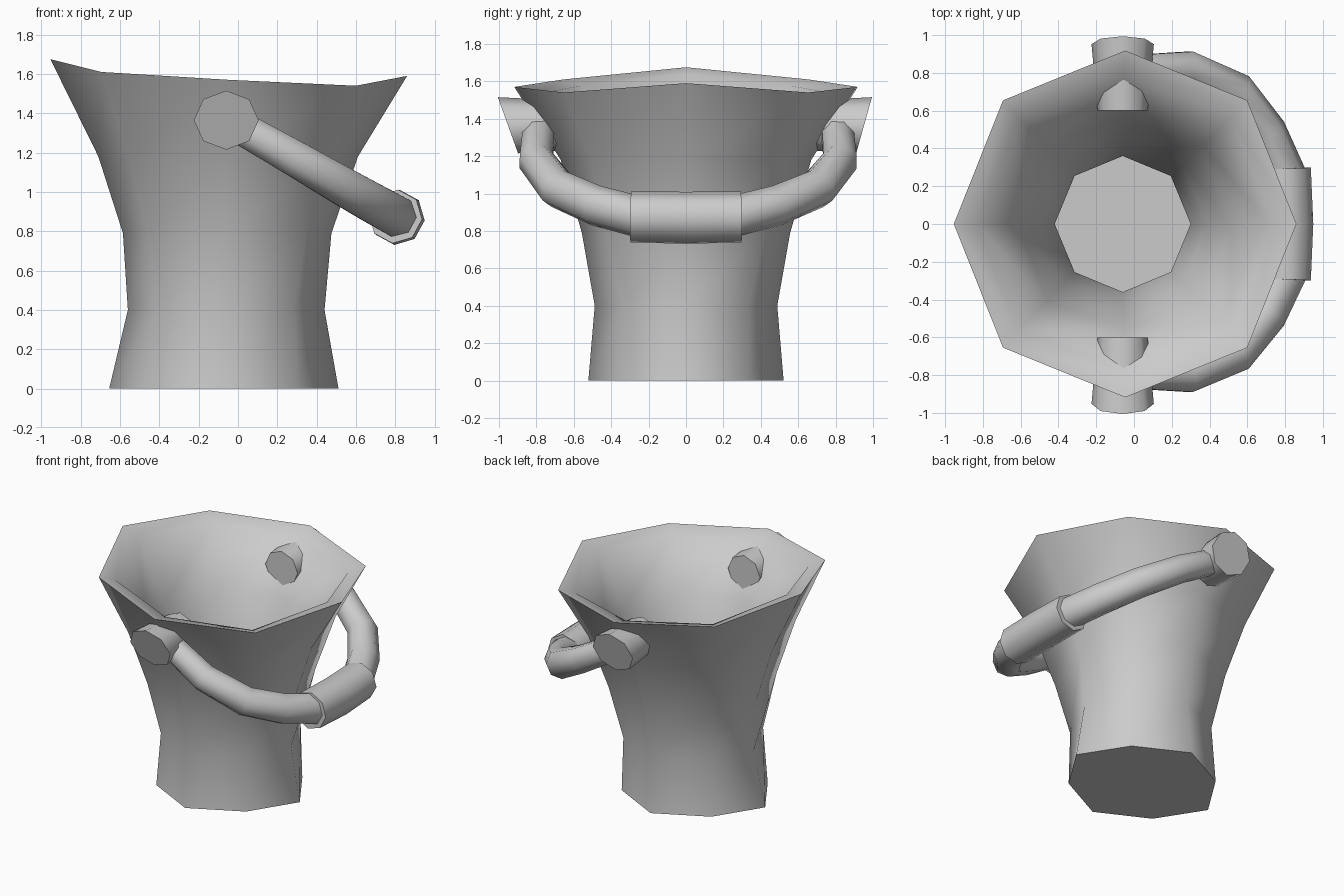
import bpy, bmesh, math
from mathutils import Vector

if "Cube" in bpy.data.objects:
    bpy.data.objects.remove(bpy.data.objects["Cube"])

N = 8


def loft(name, rings, angle=60):
    """Skin a stack of 8-point rings and cap both ends."""
    bm = bmesh.new()
    vr = [[bm.verts.new(p) for p in r] for r in rings]
    for a, b in zip(vr, vr[1:]):
        for i in range(N):
            j = (i + 1) % N
            bm.faces.new((a[i], a[j], b[j], b[i]))
    bm.faces.new(vr[0][::-1])
    bm.faces.new(vr[-1])
    bmesh.ops.recalc_face_normals(bm, faces=bm.faces)
    me = bpy.data.meshes.new(name)
    bm.to_mesh(me)
    bm.free()
    ob = bpy.data.objects.new(name, me)
    bpy.context.collection.objects.link(ob)
    bpy.ops.object.select_all(action='DESELECT')
    ob.select_set(True)
    bpy.context.view_layer.objects.active = ob
    bpy.ops.object.shade_smooth_by_angle(angle=math.radians(angle))
    return ob


def octagon(cx, rx, ry, rd, z):
    """Octagon with its own x, y and diagonal radii; z may vary per corner."""
    pts = []
    s = math.sqrt(rx / ry)
    for i in range(N):
        a = math.tau * i / N
        if i % 2:
            x, y = rd * math.cos(a) * s, rd * math.sin(a) / s
        else:
            x, y = rx * math.cos(a), ry * math.sin(a)
        pts.append((cx + x, y, z[i] if isinstance(z, list) else z))
    return pts


def tube(name, path, radii):
    """Octagonal tube along a path lying in the sloping handle plane."""
    path = [Vector(p) for p in path]
    normal = Vector((0.48, 0, 0.877))
    rings = []
    for i, p in enumerate(path):
        t = (path[min(i + 1, len(path) - 1)] - path[max(i - 1, 0)]).normalized()
        side = t.cross(normal).normalized()
        up = side.cross(t).normalized()
        rings.append([p + radii[i] * (side * math.cos(math.tau * (k + .5) / N)
                                      + up * math.sin(math.tau * (k + .5) / N))
                      for k in range(N)])
    return loft(name, rings)


# Bucket: flared outer wall, uneven rim, sloping lip, inner wall and floor
half = [1.59, 1.54, 1.57, 1.61, 1.675]
rim = half + half[3:0:-1]
lip = [z - 0.035 for z in rim]
loft("bucket", [
    octagon(-0.072, 0.583, 0.522, 0.497, 0.0),
    octagon(-0.06, 0.50, 0.488, 0.48, 0.4),
    octagon(-0.055, 0.53, 0.557, 0.58, 0.79),
    octagon(-0.05, 0.66, 0.67, 0.715, 1.18),
    octagon(-0.047, 0.907, 0.918, 0.92, rim),
    octagon(-0.05, 0.785, 0.785, 0.80, lip),
    octagon(-0.05, 0.56, 0.56, 0.58, 1.18),
    octagon(-0.055, 0.44, 0.44, 0.45, 0.8),
    octagon(-0.06, 0.36, 0.36, 0.36, 0.4),
    octagon(-0.065, 0.41, 0.39, 0.38, 0.1),
], 70)

# Handle pins: tapered pegs through the wall with slanted outer ends
for side, name, slant in ((-1, "pin_front", 0.36), (1, "pin_back", 0.28)):
    rings = []
    for rx, rz, y, sl in ((0.133, 0.13, 0.60, 0.0), (0.165, 0.15, 0.952, slant)):
        ring = []
        for i in range(N):
            a = math.tau * i / N
            dz = rz * math.sin(a)
            ring.append((-0.06 + rx * math.cos(a), side * (y + sl * dz), 1.365 + dz))
        rings.append(ring)
    loft(name, rings)

# Handle: bent tube hanging towards +x
arm = [(-0.04, 0.78, 1.355), (0.06, 0.79, 1.30), (0.28, 0.80, 1.175),
       (0.54, 0.685, 1.025), (0.70, 0.48, 0.935), (0.80, 0.27, 0.88)]
back = [(x, y + 0.06 * (y - 0.4), z) for x, y, z in arm]
path = back + [(0.81, 0, 0.87)] + [(x, -y, z) for x, y, z in arm[::-1]]
r = [0.088, 0.092, 0.098, 0.106, 0.11, 0.112]
tube("handle", path, r + [0.112] + r[::-1])

# Grip sleeve around the middle of the handle
tube("grip", [(0.80, 0.295, 0.875), (0.81, 0, 0.87), (0.80, -0.295, 0.875)],
     [0.137, 0.14, 0.137])
